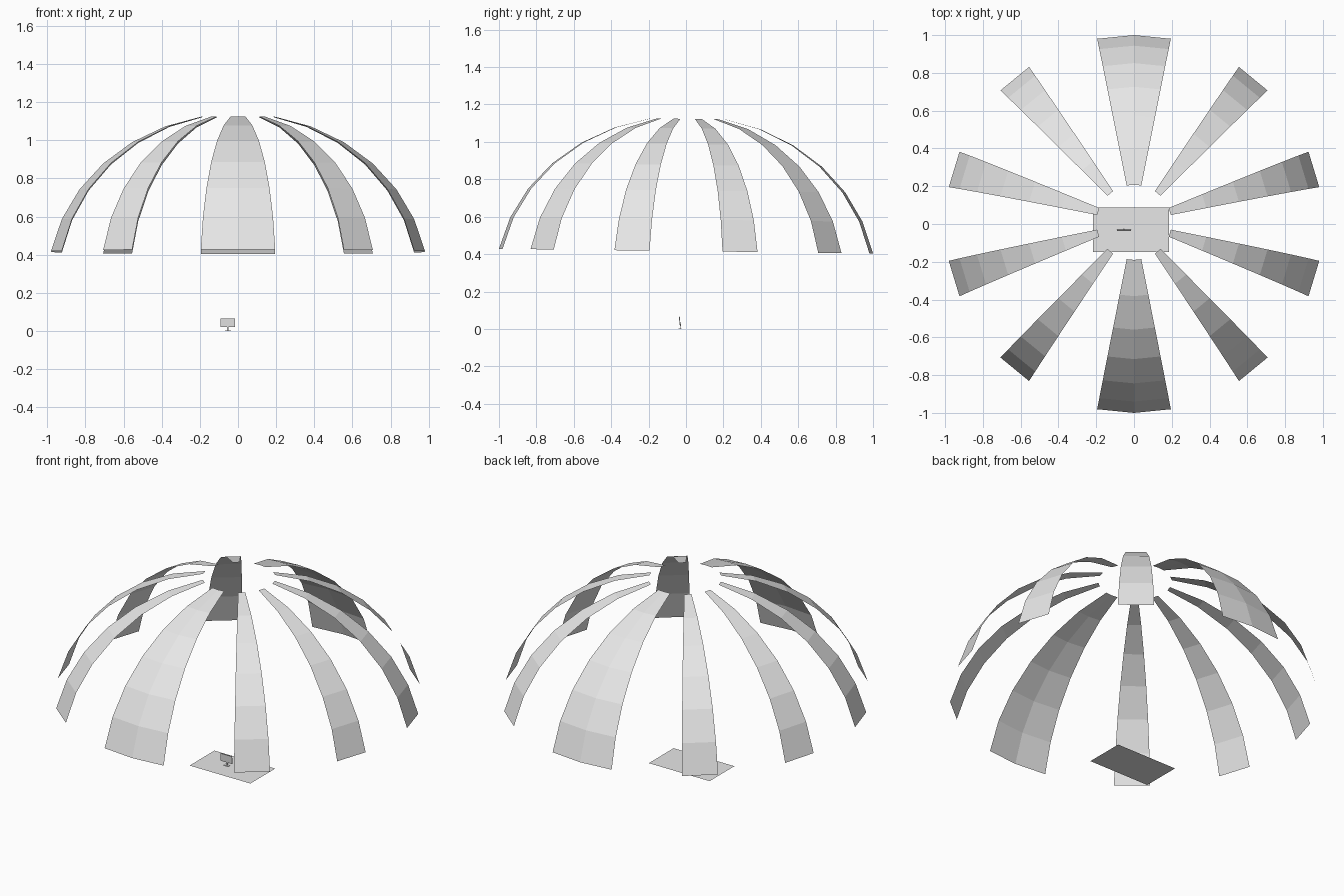
import bpy, bmesh
from math import sin, cos, radians
from mathutils import Matrix, Vector

cube = bpy.data.objects.get("Cube")
if cube:
    bpy.data.objects.remove(cube, do_unlink=True)

grey = bpy.data.materials.new("light grey")
grey.use_nodes = True
grey.diffuse_color = (0.8, 0.8, 0.8, 1)
grey.node_tree.nodes["Principled BSDF"].inputs["Base Color"].default_value = (0.8, 0.8, 0.8, 1)


def finish(bm, name):
    mesh = bpy.data.meshes.new(name)
    bm.to_mesh(mesh)
    bm.free()
    mesh.materials.append(grey)
    obj = bpy.data.objects.new(name, mesh)
    bpy.context.collection.objects.link(obj)
    return obj


def box(name, size, centre, tilt=0):
    bm = bmesh.new()
    bmesh.ops.create_cube(bm, size=1, matrix=Matrix.Translation(centre)
                          @ Matrix.Rotation(tilt, 4, 'X') @ Matrix.Diagonal((*size, 1)))
    return finish(bm, name)


# Dome ribs: single-sided strips of a flattened sphere, leaning back slightly
STEP = radians(11.25)
RADIUS = 1 / cos(STEP)
HEIGHT = 0.90
BASE_Z = 0.416
LEAN = Matrix.Translation((0, 0, BASE_Z)) @ Matrix.Rotation(-0.0125, 4, 'X')


def rib(name, first, count):
    bm = bmesh.new()
    rows = []
    for k in range(7, 0, -1):
        r = RADIUS * sin(k * STEP)
        z = HEIGHT * (cos(k * STEP) - cos(7 * STEP))
        rows.append([bm.verts.new(LEAN @ Vector((r * cos(s * STEP), r * sin(s * STEP), z)))
                     for s in range(first, first + count + 1)])
    for low, high in zip(rows, rows[1:]):
        for i in range(count):
            bm.faces.new((low[i], low[i + 1], high[i + 1], high[i]))
    return finish(bm, name)


rib("back_rib", 7, 2)
rib("front_rib", 23, 2)
for name, start in (("side", 1), ("corner", 4)):
    rib("back_left_" + name + "_rib", start, 1)
    rib("back_right_" + name + "_rib", 15 - start, 1)
    rib("front_right_" + name + "_rib", 16 + start, 1)
    rib("front_left_" + name + "_rib", 31 - start, 1)

# Floor sheet
bm = bmesh.new()
bmesh.ops.create_grid(bm, x_segments=1, y_segments=1, size=0.5,
                      matrix=Matrix.Translation((-0.016, -0.03, 0)) @ Matrix.Diagonal((0.402, 0.234, 1, 1)))
finish(bm, "floor")

# Small screen on a stand
box("screen", (0.076, 0.004, 0.046), (-0.053, -0.034, 0.043), radians(4))
box("screen_neck", (0.008, 0.004, 0.036), (-0.053, -0.029, 0.02), radians(4))
box("screen_base", (0.032, 0.014, 0.003), (-0.053, -0.032, 0.0015))
